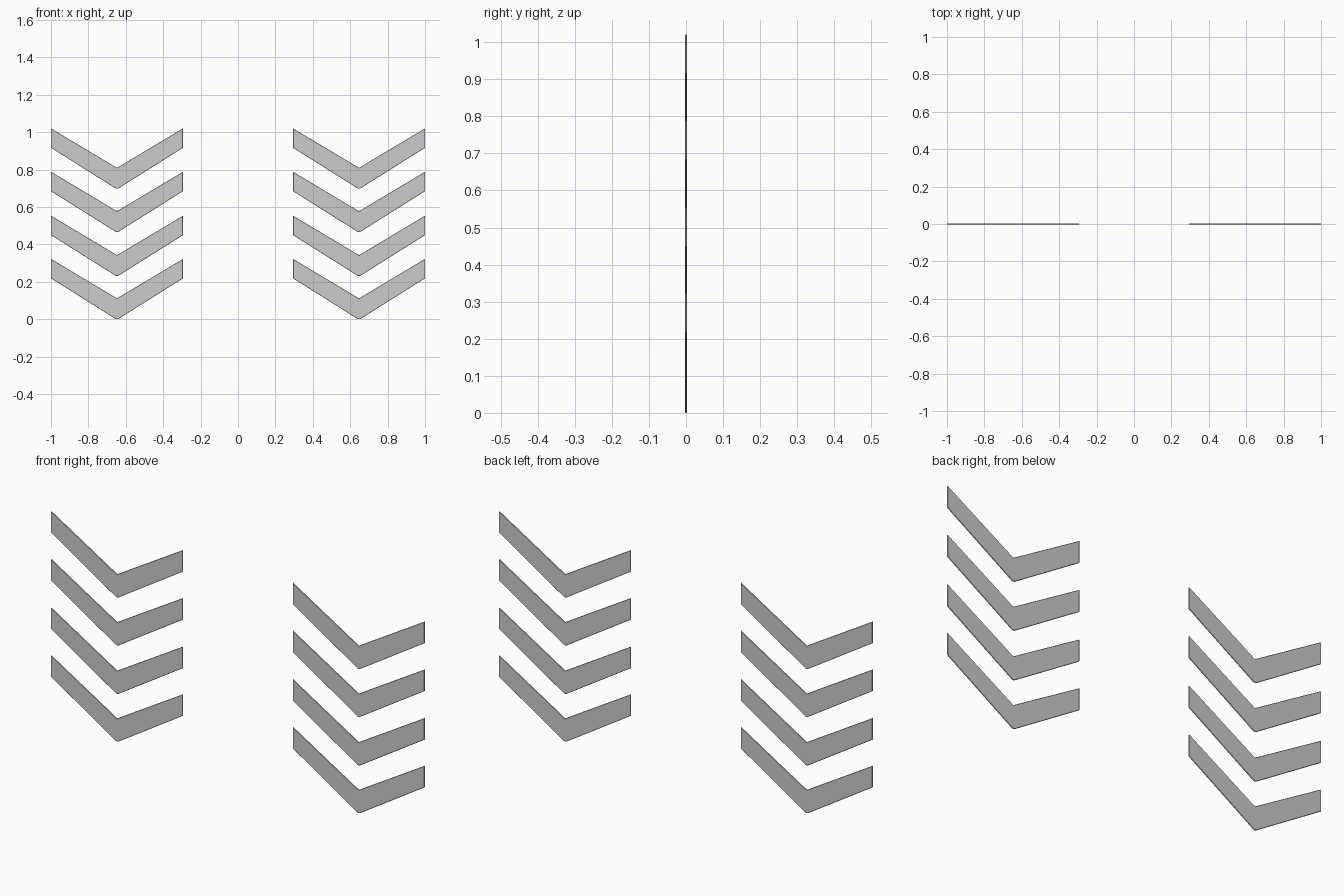
import bpy, bmesh

if "Cube" in bpy.data.objects:
    bpy.data.objects.remove(bpy.data.objects["Cube"])

THICK = 0.005
HALF = 0.353                      # half width of one chevron
CENTRE = 0.647                    # distance of each column from the middle
HEIGHTS = (0.0, 0.231, 0.466, 0.698)

# V-shaped outline: tip slightly blunted
PROFILE = [(-HALF, 0.219), (-0.008, 0.002), (0, 0), (0.008, 0.002),
           (HALF, 0.219), (HALF, 0.323), (0, 0.112), (-HALF, 0.323)]


def chevron(name, x, z):
    bm = bmesh.new()
    face = bm.faces.new([bm.verts.new((px, -THICK / 2, pz)) for px, pz in PROFILE])
    ext = bmesh.ops.extrude_face_region(bm, geom=[face])
    verts = [v for v in ext["geom"] if isinstance(v, bmesh.types.BMVert)]
    bmesh.ops.translate(bm, verts=verts, vec=(0, THICK, 0))
    bmesh.ops.recalc_face_normals(bm, faces=bm.faces)
    mesh = bpy.data.meshes.new(name)
    bm.to_mesh(mesh)
    bm.free()
    ob = bpy.data.objects.new(name, mesh)
    ob.location = (x, 0, z)
    bpy.context.collection.objects.link(ob)
    # fine chamfer round the plate rim
    bevel = ob.modifiers.new("rim", "BEVEL")
    bevel.width = 0.0015
    bevel.segments = 1
    bevel.limit_method = "ANGLE"


# Two mirrored columns of four chevron plates
for side, sign in (("left", -1), ("right", 1)):
    for i, z in enumerate(HEIGHTS):
        chevron(f"chevron_{side}_{i + 1}", sign * CENTRE, z)
